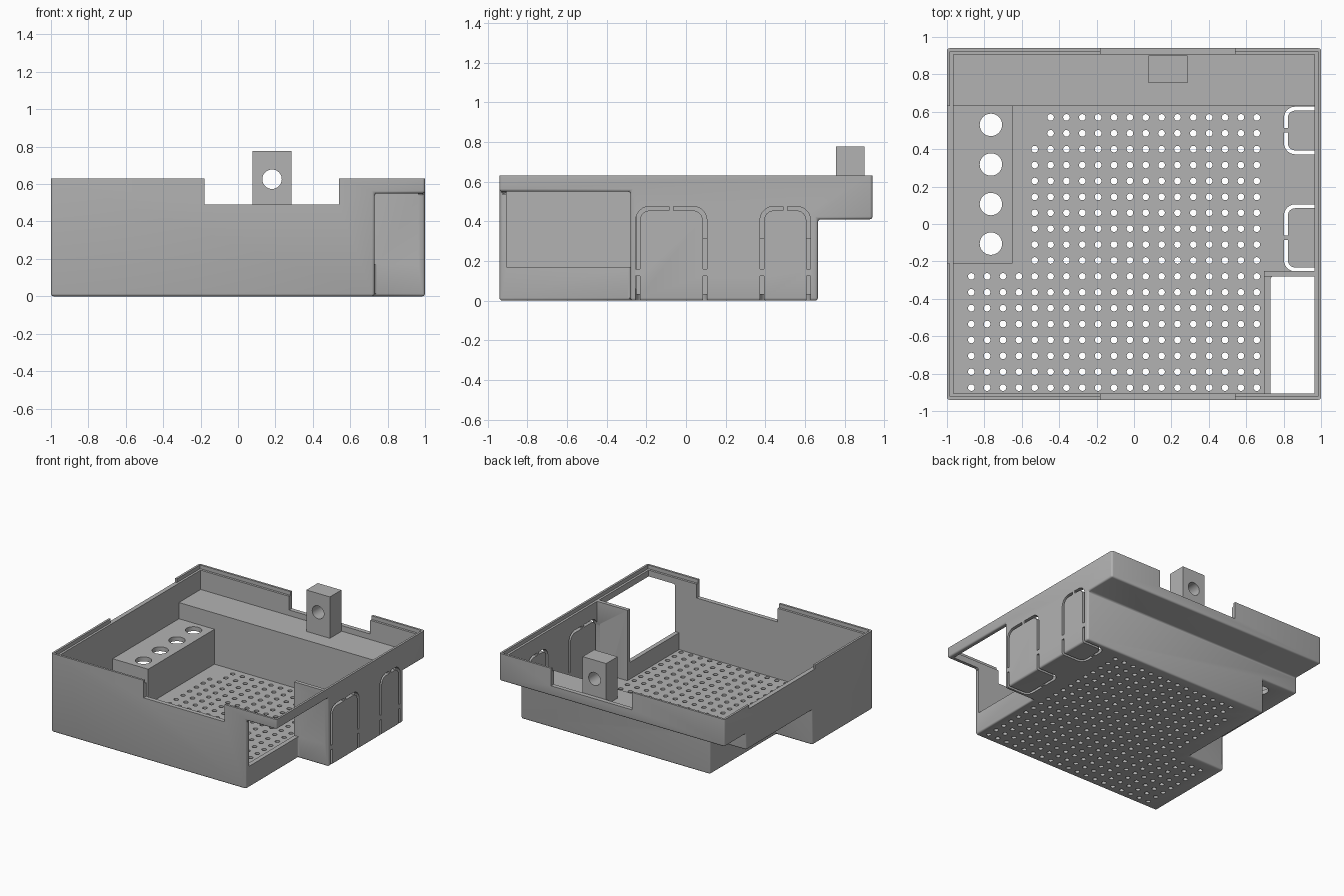
import bpy, bmesh, math
from mathutils import Vector

if "Cube" in bpy.data.objects:
    bpy.data.objects.remove(bpy.data.objects["Cube"])

grey = bpy.data.materials.new("plain grey")
grey.use_nodes = True
grey.diffuse_color = (0.45, 0.45, 0.45, 1)
grey.node_tree.nodes["Principled BSDF"].inputs["Base Color"].default_value = (0.45, 0.45, 0.45, 1)


def finish(bm, name):
    bmesh.ops.recalc_face_normals(bm, faces=bm.faces)
    mesh = bpy.data.meshes.new(name)
    bm.to_mesh(mesh)
    bm.free()
    mesh.materials.append(grey)
    obj = bpy.data.objects.new(name, mesh)
    bpy.context.collection.objects.link(obj)
    return obj


def add_box(bm, x, y, z):
    lo, hi = Vector((x[0], y[0], z[0])), Vector((x[1], y[1], z[1]))
    verts = bmesh.ops.create_cube(bm, size=1)["verts"]
    for v in verts:
        v.co = (lo + hi) / 2 + v.co * (hi - lo)


def box(name, x, y, z):
    bm = bmesh.new()
    add_box(bm, x, y, z)
    return finish(bm, name)


def add_rod(bm, centre, radius, depth, sides):
    verts = bmesh.ops.create_cone(bm, cap_ends=True, segments=sides, radius1=radius,
                                  radius2=radius, depth=depth)["verts"]
    bmesh.ops.translate(bm, verts=verts, vec=centre)
    return verts


def cut(target, cutter):
    cutter.hide_render = True
    mod = target.modifiers.new("cut", "BOOLEAN")
    mod.operation = "DIFFERENCE"
    mod.solver = "EXACT"
    mod.object = cutter
    bpy.context.view_layer.objects.active = target
    bpy.ops.object.modifier_apply(modifier=mod.name)
    bpy.data.objects.remove(cutter)


def cut_box(target, x, y, z):
    cut(target, box("cutter", x, y, z))


def add_strip(bm, path, width, place, near, far):
    """Sweep a slot of given width along a flat path, through depth near..far."""
    pts = [Vector(p) for p in path]
    rings = []
    for i, p in enumerate(pts):
        d = (pts[min(i + 1, len(pts) - 1)] - pts[max(i - 1, 0)]).normalized()
        side = Vector((-d.y, d.x)) * width / 2
        corners = [(p + side, near), (p - side, near), (p - side, far), (p + side, far)]
        rings.append([bm.verts.new(place(c.x, c.y, depth)) for c, depth in corners])
    for a, b in zip(rings, rings[1:]):
        for k in range(4):
            bm.faces.new((a[k], a[(k + 1) % 4], b[(k + 1) % 4], b[k]))
    bm.faces.new(rings[0])
    bm.faces.new(rings[-1][::-1])


def hook(side, start, end, mid, r):
    """Straight run, rounded corner, then a run towards the middle."""
    s = 1 if mid > side else -1
    t = 1 if end > start else -1
    arc = [(side + s * r * (1 - math.cos(a)), end - t * r * (1 - math.sin(a)))
           for a in (math.radians(15 * k) for k in range(7))]
    return [(side, start)] + arc + [(mid - s * 0.012, end)]


# Outer body with the rear overhang, left pocket and front corner removed
body = box("tray_body", (-1, 1), (-.94, .94), (0, .63))
cut_box(body, (-1.2, 1.2), (.665, 1.2), (-.2, .41))
cut_box(body, (-1.2, -.68), (-.175, 1.2), (-.2, .28))
cut_box(body, (.73, 1.2), (-1.2, -.28), (-.2, .55))

# Rounded outer edges, top rim left crisp
bm = bmesh.new()
bm.from_mesh(body.data)
edges = [e for e in bm.edges if len(e.link_faces) == 2 and e.calc_face_angle() > .5
         and min(v.co.z for v in e.verts) < .6]
bmesh.ops.bevel(bm, geom=edges, offset=.014, segments=3, profile=.5, affect="EDGES")
bm.to_mesh(body.data)
bm.free()

# Inner cavities, leaving the raised vent box, rear shelf and corner partition
inner = .965
for x, y, z in [
    ((-.65, .695), (-.905, .63), .035),
    ((-inner, -.6), (-.905, -.21), .035),
    ((-inner, -.6), (-.3, .63), .315),
    ((.6, inner), (-.25, .63), .035),
    ((-inner, inner), (.5, .905), .445),
    ((.6, inner), (-.905, -.28), .17),
    ((-.983, .983), (-.923, .923), .60),   # lid step
    ((-.18, .54), (-1.2, 1.2), .49),       # front and back notches
    ((-1.2, -.9), (-.21, .63), .60),       # left rim notch
]:
    cut_box(body, x, y, (z, 1))

# Floor perforations
bm = bmesh.new()
pitch = .0848
for row in range(18):
    first = 5 if row < 2 else 4 if row < 10 else 0
    for col in range(first, 19):
        add_rod(bm, (-.87 + col * pitch, .57 - row * .085, .015), .018, .1, 12)
cut(body, finish(bm, "floor_hole_cutter"))

# Large vents in the raised box
bm = bmesh.new()
for k in range(4):
    add_rod(bm, (-.765, .53 - k * .2117, .3), .06, .15, 32)
cut(body, finish(bm, "vent_cutter"))

# Knock-out panel slots in the right-hand wall and floor
wall, floor = bmesh.new(), bmesh.new()
for y0, y1 in ((-.243, .095), (.383, .617)):
    mid = (y0 + y1) / 2
    for y in (y0, y1):
        add_strip(wall, hook(y, .16, .465, mid, .06), .021,
                  lambda a, b, d: (d, a, b), .94, 1.05)
        add_box(wall, (.94, 1.05), (y - .0105, y + .0105), (-.05, .125))
        add_strip(floor, hook(y, 1.05, .812, mid, .05), .021,
                  lambda a, b, d: (b, a, d), -.05, .06)
cut(body, finish(wall, "wall_slot_cutter"))
cut(body, finish(floor, "floor_slot_cutter"))

# Mounting tab on the rear shelf with a cross hole
tab = box("mounting_tab", (.078, .287), (.755, .9), (.44, .777))
bm = bmesh.new()
rod = add_rod(bm, (0, 0, 0), .052, .5, 32)
for v in rod:
    v.co = (v.co.x + .182, v.co.z + .83, v.co.y + .626)
cut(tab, finish(bm, "tab_hole_cutter"))

# Smooth curves, crisp edges
for obj in (body, tab):
    bpy.ops.object.select_all(action="DESELECT")
    obj.select_set(True)
    bpy.context.view_layer.objects.active = obj
    bpy.ops.object.shade_smooth_by_angle(angle=math.radians(32))
